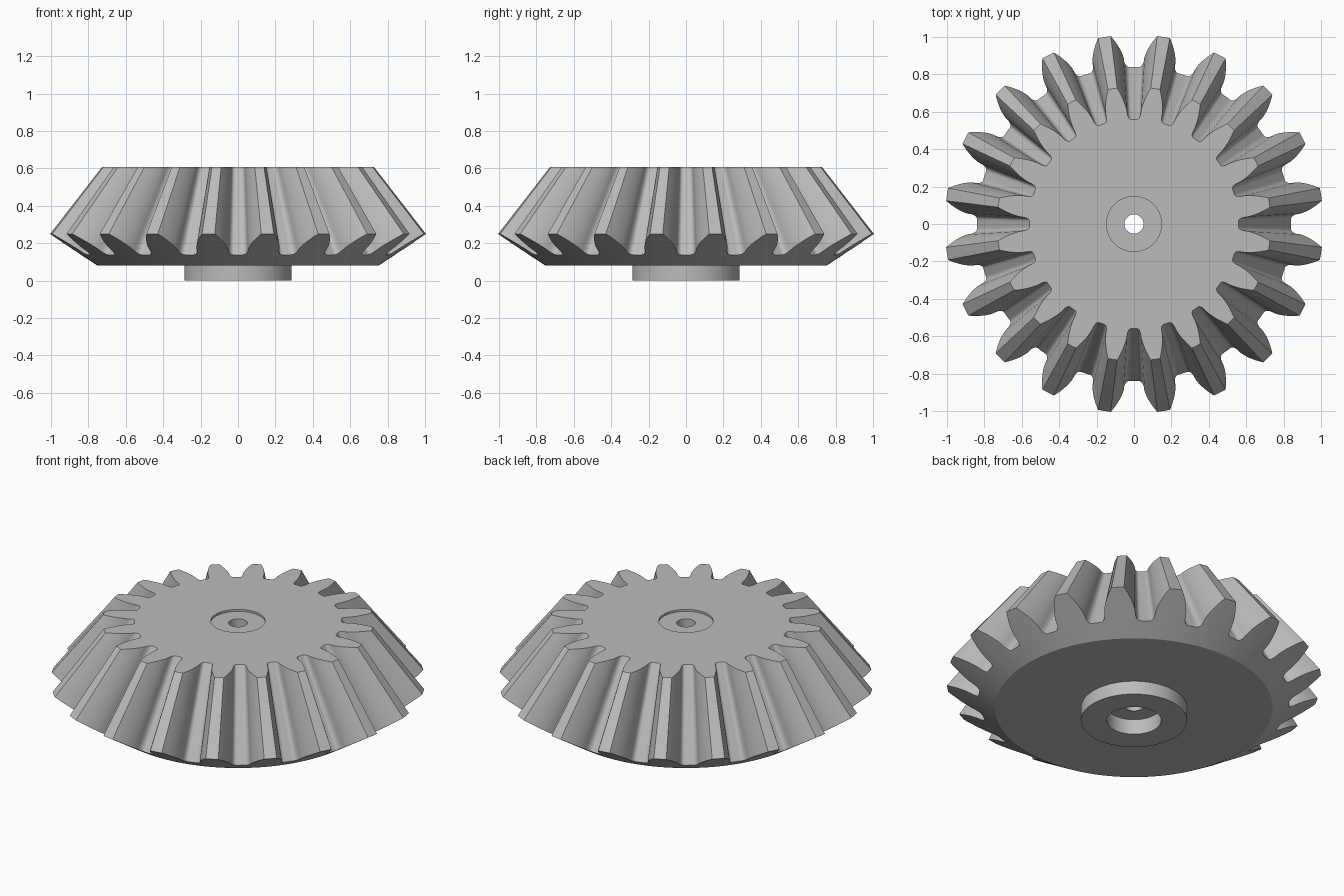
import bpy, bmesh
from math import sin, cos, tan, pi, acos, sqrt, radians

cube = bpy.data.objects.get("Cube")
if cube:
    bpy.data.objects.remove(cube, do_unlink=True)

# Main dimensions
TEETH = 20
APEX = 1.545                      # all tooth lines meet here on the axis
TOP, PLATE = 0.608, 0.08          # top face and underside heights
RIM, ROOT, TIP = 0.75, 0.84, 1.012
HUB, RECESS, BORE = 0.287, 0.147, 0.051
BACK_SLOPE = 0.65                 # rise of the back cone per unit radius

# Involute tooth laid out on the back cone
PITCH_R = 0.935
DELTA = acos(1 / sqrt(1 + BACK_SLOPE ** 2))
BASE_R = PITCH_R * cos(radians(20))


def involute(a):
    return tan(a) - a


def half_angle(r):
    """Half the angle a tooth spans at radius r."""
    flank = involute(radians(20)) - involute(acos(min(1, BASE_R / r)))
    return pi / (2 * TEETH) + flank / cos(DELTA)


def tooth_half():
    """(angle from gap centre, radius) points from gap centre to tooth centre."""
    pitch = pi / TEETH
    base = pitch - half_angle(BASE_R)
    floor = base * 0.5
    pts = [(0, ROOT), (floor * 0.5, ROOT)]
    for i in range(6):            # root fillet
        t = i / 5 * pi / 2
        pts.append((floor + (base - floor) * sin(t),
                    ROOT + (BASE_R - ROOT) * (1 - cos(t))))
    for i in range(1, 9):         # flank
        r = BASE_R + (TIP - BASE_R) * i / 8
        pts.append((pitch - half_angle(r), r))
    pts.append((pitch, TIP))
    return pts


def outline():
    half = tooth_half()
    step = 2 * pi / TEETH
    tooth = half + [(step - a, r) for a, r in reversed(half[1:-1])]
    return [(a + k * step, r) for k in range(TEETH) for a, r in tooth]


profile = outline()
bm = bmesh.new()


def ring(points):
    return [bm.verts.new((r * cos(a), r * sin(a), z)) for a, r, z in points]


def circle(r, z):
    return ring([(a, r, z) for a, _ in profile])


# Toothed edge on the back cone, and its copy shrunk toward the apex
large_end = [(a, r, PLATE + (r - RIM) * BACK_SLOPE) for a, r in profile]
small_end = [(a, r * (APEX - TOP) / (APEX - z), TOP) for a, r, z in large_end]

# Rings from the top recess, out over the teeth, under the hub and up the bore
rings = [circle(RECESS, TOP), ring(small_end), ring(large_end),
         circle(RIM, PLATE), circle(HUB, PLATE), circle(HUB, 0),
         circle(RECESS, 0), circle(RECESS, 0.09), circle(BORE, 0.09),
         circle(BORE, TOP - 0.012), circle(RECESS, TOP - 0.012)]
n = len(profile)
for lower, upper in zip(rings, rings[1:] + rings[:1]):
    for i in range(n):
        j = (i + 1) % n
        bm.faces.new((lower[i], lower[j], upper[j], upper[i]))
bmesh.ops.recalc_face_normals(bm, faces=bm.faces)

mesh = bpy.data.meshes.new("bevel_gear")
bm.to_mesh(mesh)
bm.free()
gear = bpy.data.objects.new("bevel_gear", mesh)
bpy.context.collection.objects.link(gear)

# Plain grey material
grey = bpy.data.materials.new("plain grey")
grey.use_nodes = True
colour = (0.5, 0.5, 0.5, 1)
grey.diffuse_color = colour
grey.node_tree.nodes["Principled BSDF"].inputs["Base Color"].default_value = colour
mesh.materials.append(grey)

bpy.ops.object.select_all(action="DESELECT")
gear.select_set(True)
bpy.context.view_layer.objects.active = gear
bpy.ops.object.shade_smooth_by_angle(angle=radians(30))
